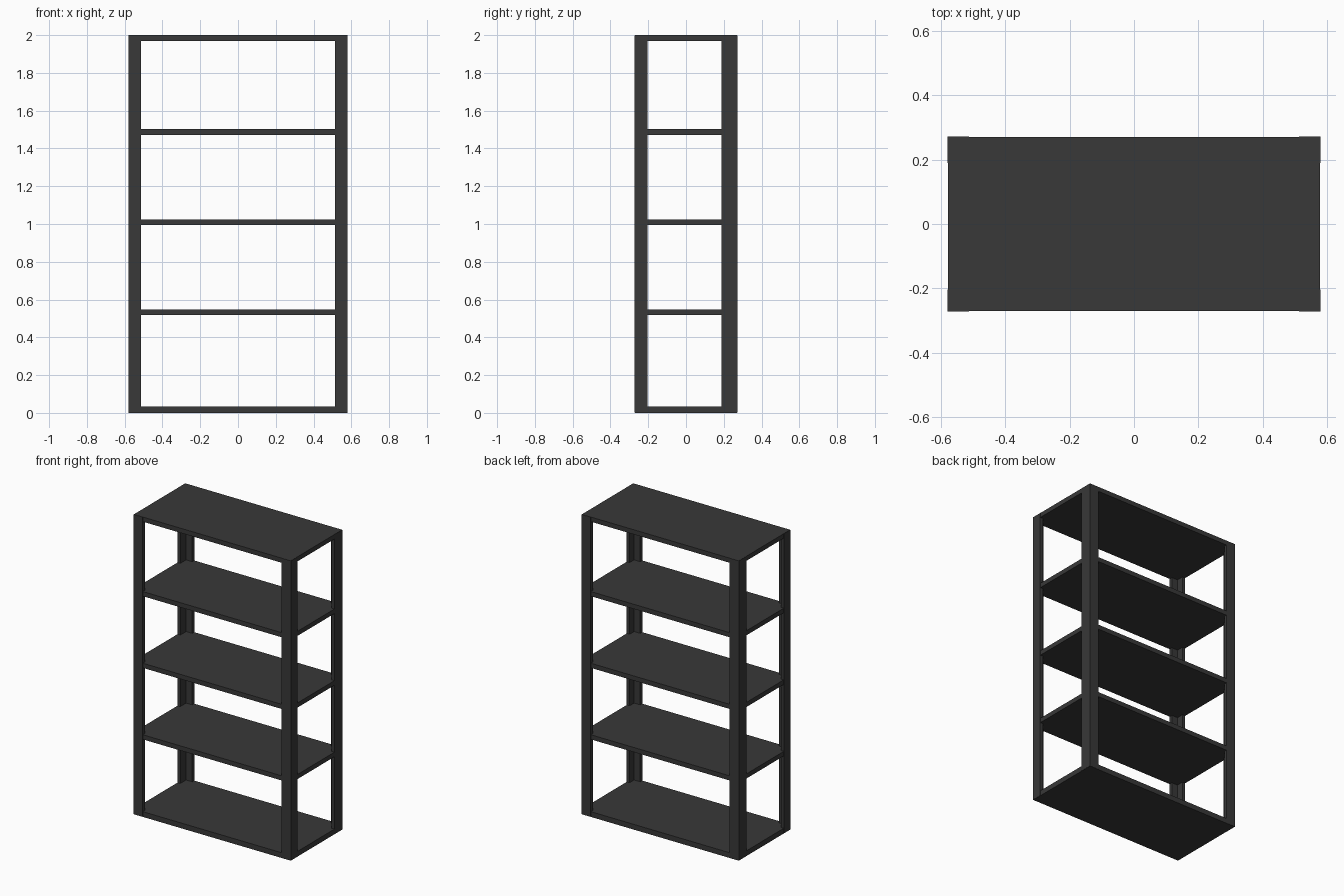
import bpy
import bmesh

cube = bpy.data.objects.get("Cube")
if cube:
    bpy.data.objects.remove(cube, do_unlink=True)

HALF_X, HALF_Y, HEIGHT = 0.58, 0.272, 2.0
WALL = 0.022        # thickness of the angle posts
BOARD = 0.031       # thickness of the shelves
GAP = 0.001         # keeps overlapping faces apart

metal = bpy.data.materials.new("dark grey metal")
metal.use_nodes = True
grey = (0.04, 0.04, 0.04, 1)
metal.diffuse_color = grey
metal.node_tree.nodes["Principled BSDF"].inputs["Base Color"].default_value = grey


def extrude_profile(name, points, bottom, top):
    """Raise a flat outline into a solid with flat faces."""
    bm = bmesh.new()
    face = bm.faces.new([bm.verts.new((x, y, bottom)) for x, y in points])
    raised = bmesh.ops.extrude_face_region(bm, geom=[face])["geom"]
    verts = [g for g in raised if isinstance(g, bmesh.types.BMVert)]
    bmesh.ops.translate(bm, verts=verts, vec=(0, 0, top - bottom))
    bmesh.ops.recalc_face_normals(bm, faces=bm.faces)
    mesh = bpy.data.meshes.new(name)
    bm.to_mesh(mesh)
    bm.free()
    mesh.materials.append(metal)
    obj = bpy.data.objects.new(name, mesh)
    bpy.context.collection.objects.link(obj)
    return obj


# Corner posts: L-shaped angles opening towards the middle
def corner_post(name, sx, sy, leg_x, leg_y):
    outline = [(0, 0), (leg_x, 0), (leg_x, WALL),
               (WALL, WALL), (WALL, leg_y), (0, leg_y)]
    points = [(sx * (HALF_X - x), sy * (HALF_Y - y)) for x, y in outline]
    extrude_profile(name, points, GAP, HEIGHT - GAP)


for side, sx in (("left", 1), ("right", -1)):
    corner_post("front_" + side + "_post", sx, -1, 0.067, 0.069)
    corner_post("back_" + side + "_post", sx, 1, 0.067, 0.083)

# Shelves, from the base board to the top board
shelf_tops = {"bottom_shelf": 0.035, "lower_shelf": 0.548, "middle_shelf": 1.025,
              "upper_shelf": 1.503, "top_shelf": HEIGHT}
w, d = HALF_X - GAP, HALF_Y - GAP
for name, top in shelf_tops.items():
    bottom = 0 if name == "bottom_shelf" else top - BOARD
    extrude_profile(name, [(-w, -d), (w, -d), (w, d), (-w, d)], bottom, top)
